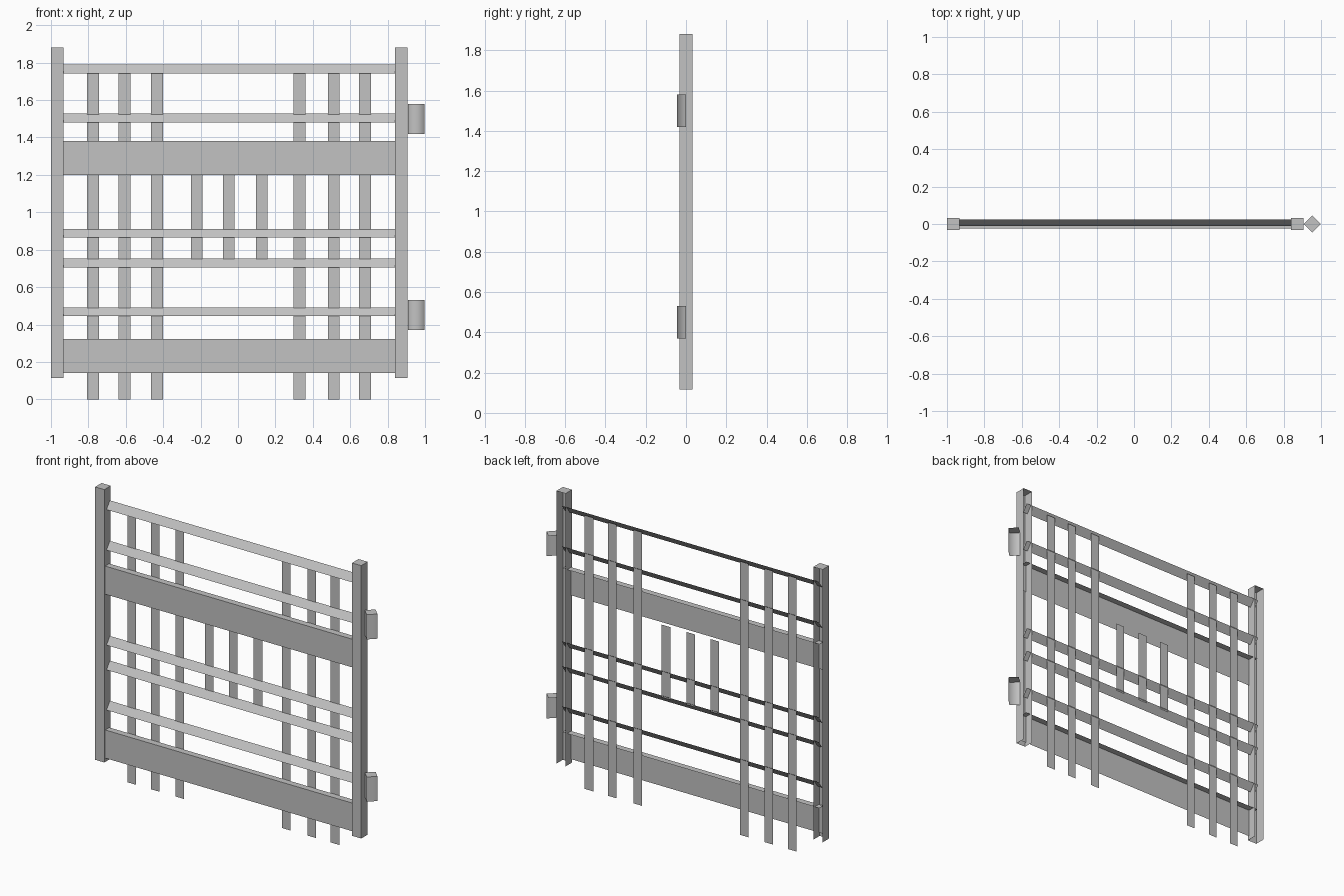
import bpy

cube = bpy.data.objects.get("Cube")
if cube:
    bpy.data.objects.remove(cube, do_unlink=True)

metal = bpy.data.materials.new("grey_metal")
metal.use_nodes = True
GREY = (0.54, 0.54, 0.54, 1)
metal.diffuse_color = GREY
metal.node_tree.nodes["Principled BSDF"].inputs["Base Color"].default_value = GREY


def make(name, verts, faces, smooth=False):
    mesh = bpy.data.meshes.new(name)
    mesh.from_pydata(verts, [], faces)
    mesh.materials.append(metal)
    for poly in mesh.polygons:
        poly.use_smooth = smooth and len(poly.vertices) == 4 and abs(poly.normal.z) < 0.5
    obj = bpy.data.objects.new(name, mesh)
    bpy.context.collection.objects.link(obj)
    return obj


def strip(name, profile, x0, x1):
    """Sheet metal: a (y, z) profile drawn out along x."""
    verts = [(x, y, z) for y, z in profile for x in (x0, x1)]
    faces = [(2 * i, 2 * i + 1, 2 * i + 3, 2 * i + 2) for i in range(len(profile) - 1)]
    return make(name, verts, faces)


def channel(name, path, cap, z0, z1, smooth=False):
    """Open upright channel: walls along an (x, y) path, closed by a cap on top."""
    n = len(path)
    verts = [(x, y, z) for x, y in path for z in (z0, z1)]
    faces = [(2 * i, 2 * i + 2, 2 * i + 3, 2 * i + 1) for i in range(n - 1)]
    verts += [(x, y, z1) for x, y in cap]
    faces.append(tuple(range(2 * n, 2 * n + len(cap))))
    return make(name, verts, faces, smooth)


# Posts, open at the back and the bottom
H = 0.033
POSTS = {"right_post": -0.967, "left_post": 0.872}
for name, cx in POSTS.items():
    path = [(cx - H, H), (cx - H, -H), (cx + H, -H), (cx + H, H)]
    channel(name, path, path, 0.115, 1.88)

X0, X1 = POSTS.values()

# Slanted rails reaching into the posts
for i, z in enumerate((0.445, 0.705, 0.865, 1.48, 1.742)):
    strip(f"rail_{i + 1}", [(-0.01, z), (0.024, z + 0.047)], X0, X1)

# Wide bands, each a front plate with a flange on top
for name, z in (("lower_band", 0.14), ("upper_band", 1.2)):
    strip(name, [(-0.024, z), (-0.024, z + 0.182), (0.018, z + 0.182)], X0, X1)


# Flat pickets behind the rails
def picket(name, x, z0, z1):
    strip(name, [(0.022, z0), (0.022, z1)], x - 0.031, x + 0.031)


for i, x in enumerate((-0.775, -0.607, -0.433, 0.329, 0.513, 0.679)):
    picket(f"long_picket_{i + 1}", x, 0, 1.77)
for i, x in enumerate((-0.22, -0.05, 0.128)):
    picket(f"short_picket_{i + 1}", x, 0.74, 1.21)

# Hinges, folded plates with a square cap set on its corner
R = 0.045
HX = 0.953
left, front, right, back = (HX - R, 0), (HX, -R), (HX + R, 0), (HX, R)
for name, z in (("lower_hinge", 0.37), ("upper_hinge", 1.42)):
    channel(name, [left, front, right], [left, front, right, back], z, z + 0.16, smooth=True)
